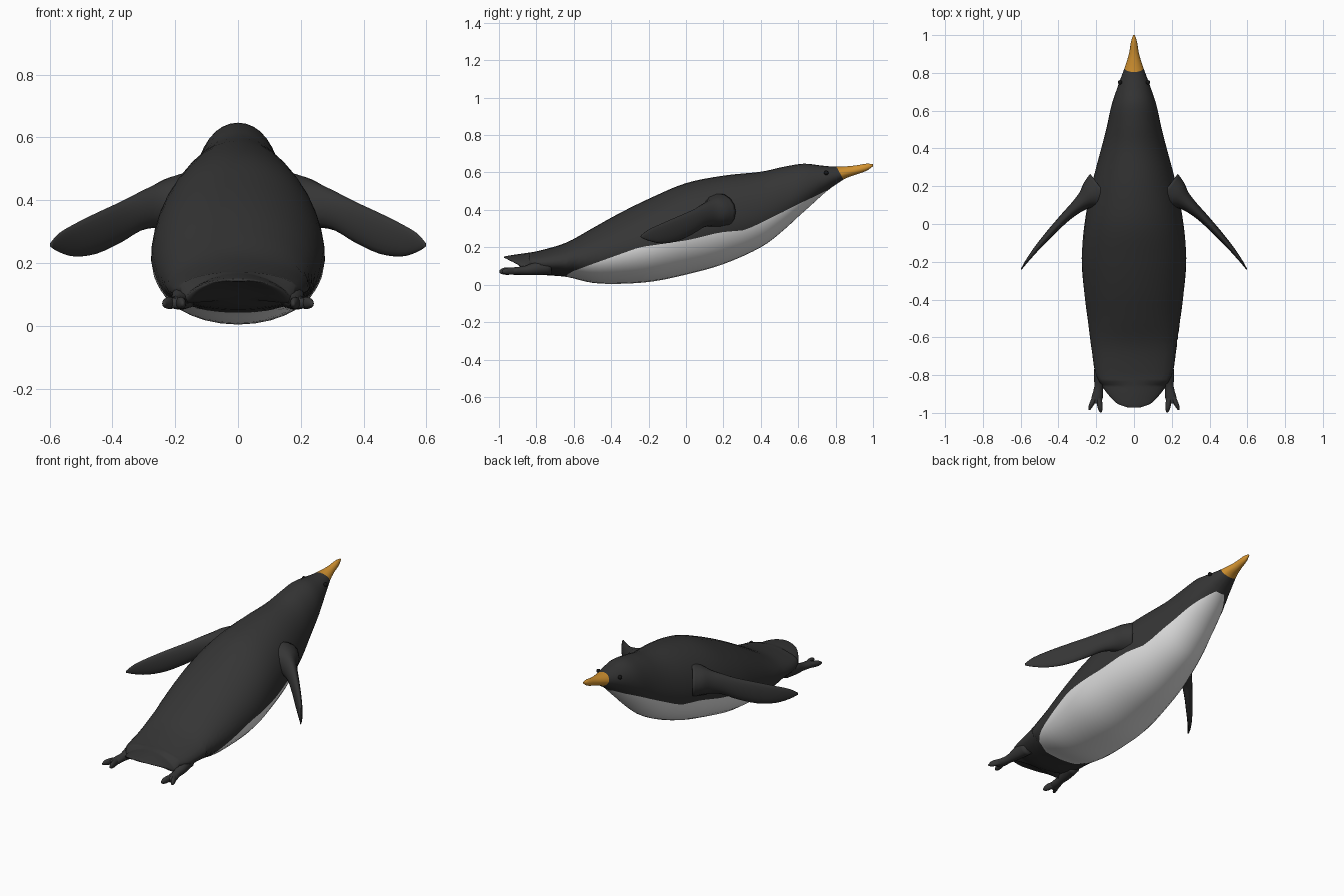
import bpy, bmesh, math
from mathutils import Vector

if "Cube" in bpy.data.objects:
    bpy.data.objects.remove(bpy.data.objects["Cube"])


def material(name, rgb):
    m = bpy.data.materials.new(name)
    m.diffuse_color = (*rgb, 1)
    m.use_nodes = True
    m.node_tree.nodes["Principled BSDF"].inputs["Base Color"].default_value = m.diffuse_color
    return m


BLACK = material("charcoal", (0.036, 0.036, 0.036))
WHITE = material("belly white", (0.75, 0.75, 0.75))
ORANGE = material("beak orange", (0.65, 0.29, 0.03))
EYE = material("eye black", (0.008, 0.008, 0.008))


def smooth_rows(rows, steps):
    """Catmull-Rom interpolation through a short table of sections."""
    rows = [Vector(r) for r in rows]
    out = []
    for i in range(len(rows) - 1):
        a, b = rows[max(i - 1, 0)], rows[i]
        c, d = rows[i + 1], rows[min(i + 2, len(rows) - 1)]
        for k in range(steps):
            t = k / steps
            out.append(0.5 * (2 * b + (c - a) * t + (2 * a - 5 * b + 4 * c - d) * t * t
                              + (3 * b - a - 3 * c + d) * t ** 3))
    return out + [rows[-1]]


def loft(name, rings, mats, rule=None):
    """Skin closed rings, cap both ends, colour faces by rule(ring, column)."""
    bm = bmesh.new()
    vr = [[bm.verts.new(p) for p in ring] for ring in rings]
    n = len(vr[0])
    for i in range(len(vr) - 1):
        for j in range(n):
            k = (j + 1) % n
            f = bm.faces.new((vr[i][j], vr[i][k], vr[i + 1][k], vr[i + 1][j]))
            f.material_index = rule(i, j) if rule else 0
    bm.faces.new(vr[0])
    cap = bm.faces.new(vr[-1])
    cap.material_index = rule(len(vr) - 2, 0) if rule else 0
    bmesh.ops.recalc_face_normals(bm, faces=bm.faces[:])
    me = bpy.data.meshes.new(name)
    bm.to_mesh(me)
    bm.free()
    for m in mats:
        me.materials.append(m)
    me.shade_smooth()
    ob = bpy.data.objects.new(name, me)
    bpy.context.collection.objects.link(ob)
    return ob


# Body, tail and beak in one skin: y, half width, bottom z, top z, skew
body_rows = [
    (-0.972, 0.03, 0.142, 0.150, 0), (-0.95, 0.09, 0.138, 0.155, 0),
    (-0.90, 0.14, 0.118, 0.163, 0), (-0.85, 0.175, 0.085, 0.170, 0),
    (-0.78, 0.208, 0.055, 0.183, 0), (-0.64, 0.228, 0.042, 0.225, 0),
    (-0.50, 0.246, 0.010, 0.302, 0), (-0.35, 0.265, 0.005, 0.385, 0),
    (-0.18, 0.277, 0.017, 0.468, 0), (0.00, 0.262, 0.054, 0.543, 0),
    (0.20, 0.226, 0.110, 0.583, 0), (0.40, 0.174, 0.200, 0.604, 0),
    (0.52, 0.143, 0.290, 0.630, 0), (0.63, 0.119, 0.390, 0.647, 0),
    (0.74, 0.082, 0.500, 0.637, 0.2), (0.825, 0.050, 0.562, 0.631, 0.55),
    (0.90, 0.027, 0.587, 0.636, 0.2), (0.965, 0.016, 0.609, 0.647, 0),
    (1.00, 0.004, 0.634, 0.644, 0)]
# Height of the belly colour edge along y
edge = [(-0.65, 0.045), (-0.61, 0.07), (-0.51, 0.107), (-0.25, 0.20), (0.02, 0.24),
        (0.18, 0.28), (0.32, 0.292), (0.5, 0.38), (0.69, 0.475), (0.76, 0.515)]
STEPS, LOW, HIGH = 4, 7, 10


def edge_z(y):
    for (y0, z0), (y1, z1) in zip(edge, edge[1:]):
        if y0 <= y <= y1:
            return z0 + (z1 - z0) * (y - y0) / (y1 - y0)
    return -1


def body_ring(row):
    y, w, zb, zt, skew = row
    zc = zb + 0.45 * (zt - zb)
    e = edge_z(y)
    if e < zc:
        t = math.acos(max(-1, min(1, (zc - e) / (zc - zb))))
    else:
        t = math.pi / 2 + math.asin(min(1, (e - zc) / (zt - zc)))
    t = max(0.35, min(2.2, t))
    angles = [t * i / LOW for i in range(LOW)]
    angles += [t + (math.pi - t) * i / HIGH for i in range(HIGH + 1)]
    droop = 1.4 if y < -0.84 else 0
    half = []
    for a in angles:
        x = w * math.sin(a)
        z = zc - math.cos(a) * ((zc - zb) if a < math.pi / 2 else (zt - zc))
        half.append(Vector((x, y + skew * (zc - z), z - droop * x * x)))
    return half + [Vector((-p.x, p.y, p.z)) for p in half[-2:0:-1]]


rows = smooth_rows(body_rows, STEPS)
columns = 2 * (LOW + HIGH)


def body_colour(i, j):
    y = (rows[i][0] + rows[i + 1][0]) / 2
    if y > 0.825:
        return 2
    below_edge = j < LOW or j >= columns - LOW
    return 1 if below_edge and -0.645 < y < 0.75 else 0


loft("body", [body_ring(r) for r in rows], [BLACK, WHITE, ORANGE], body_colour)

# Flippers: x, y, bottom z, top z, half thickness
wing_rows = [
    (0.16, 0.17, 0.29, 0.49, 0.12), (0.215, 0.15, 0.305, 0.473, 0.085),
    (0.26, 0.125, 0.312, 0.452, 0.05), (0.31, 0.085, 0.303, 0.428, 0.034),
    (0.37, 0.03, 0.267, 0.397, 0.026), (0.45, -0.055, 0.23, 0.36, 0.02),
    (0.52, -0.135, 0.221, 0.325, 0.014), (0.57, -0.2, 0.235, 0.295, 0.008),
    (0.597, -0.24, 0.252, 0.264, 0.003)]


def wing_ring(row, side):
    x, y, zb, zt, th = row
    ring = []
    for i in range(16):
        a = math.tau * i / 16
        d = th * math.cos(a)
        ring.append((side * (x + 0.6 * d), y + 0.8 * d,
                     (zb + zt) / 2 + (zt - zb) / 2 * math.sin(a)))
    return ring


# Legs and toes: x, y, z, half width, half height
leg_rows = [(0.165, -0.72, 0.10, 0.04, 0.045), (0.178, -0.80, 0.088, 0.035, 0.036),
            (0.186, -0.86, 0.077, 0.024, 0.024), (0.195, -0.92, 0.073, 0.03, 0.02),
            (0.20, -0.95, 0.072, 0.02, 0.015)]
inner_toe = [(0.19, -0.90, 0.073, 0.016, 0.017), (0.182, -0.95, 0.073, 0.015, 0.02),
             (0.178, -0.98, 0.072, 0.012, 0.017), (0.176, -0.998, 0.070, 0.004, 0.006)]
outer_toe = [(0.20, -0.90, 0.073, 0.016, 0.017), (0.217, -0.94, 0.073, 0.015, 0.019),
             (0.229, -0.965, 0.072, 0.012, 0.016), (0.236, -0.985, 0.070, 0.004, 0.006)]


def limb_ring(row, side):
    x, y, z, w, h = row
    return [(side * (x + w * math.cos(math.tau * i / 12)), y,
             z + h * math.sin(math.tau * i / 12)) for i in range(12)]


for side, label in ((1, "right"), (-1, "left")):
    loft(label + "_flipper", [wing_ring(r, side) for r in smooth_rows(wing_rows, 3)], [BLACK])
    for part, table in (("leg", leg_rows), ("inner_toe", inner_toe), ("outer_toe", outer_toe)):
        loft(f"{label}_{part}", [limb_ring(r, side) for r in smooth_rows(table, 3)], [BLACK])
    # Small eyes set into the sides of the head
    bpy.ops.mesh.primitive_uv_sphere_add(segments=12, ring_count=8, radius=0.012,
                                         location=(side * 0.074, 0.75, 0.598))
    eye = bpy.context.object
    eye.name = label + "_eye"
    eye.data.materials.append(EYE)
    eye.data.shade_smooth()
